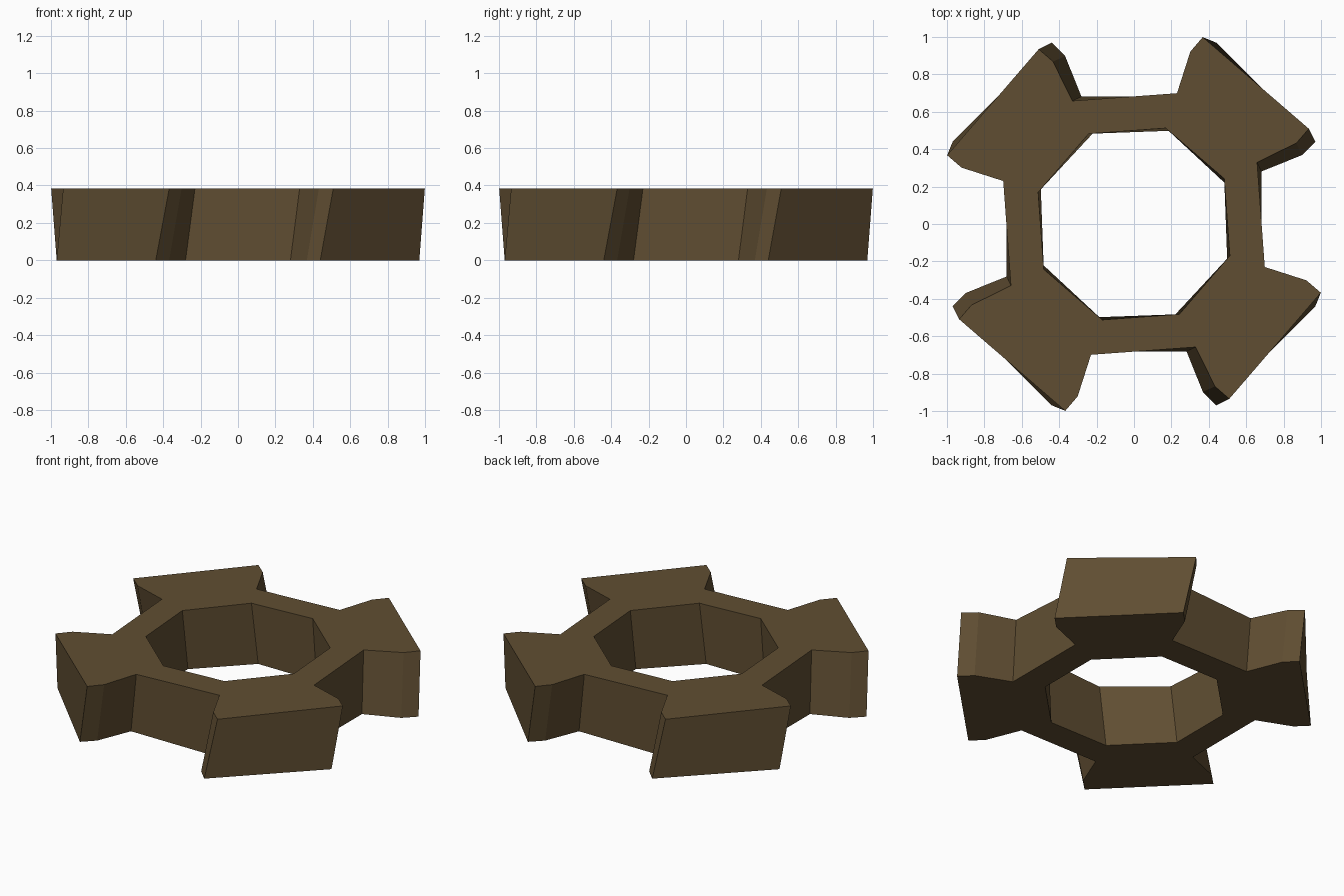
import bpy, bmesh, math

if "Cube" in bpy.data.objects:
    bpy.data.objects.remove(bpy.data.objects["Cube"])

HEIGHT = 0.385
TWIST = 4.2          # degrees the top is turned relative to the bottom
INNER_R = 0.54
# half of one tooth: radius and angle away from the tooth centre line
TOOTH = [(0.736, -22.6), (0.97, -22.7), (1.0645, -20.6),
         (1.0645, 20.6), (0.97, 22.7), (0.736, 22.6)]

bronze = bpy.data.materials.new("dark bronze")
bronze.diffuse_color = (0.117, 0.076, 0.032, 1)
bronze.use_nodes = True
bronze.node_tree.nodes["Principled BSDF"].inputs["Base Color"].default_value = bronze.diffuse_color

bm = bmesh.new()


def point(r, deg, z):
    a = math.radians(deg)
    return bm.verts.new((r * math.cos(a), r * math.sin(a), z))


def layer(z, turn):
    """Outer toothed outline and inner octagon at one height."""
    outer, inner = [], []
    for k in range(4):
        centre = 45 + 90 * k + turn
        outer.append([point(r, centre + d, z) for r, d in TOOTH])
        inner.append([point(INNER_R, centre + d, z) for d in (-22.5, 22.5)])
    return outer, inner


layers = [layer(0, 0), layer(HEIGHT, TWIST)]

# flat caps: one face per tooth, one per link between teeth
for outer, inner in layers:
    for k in range(4):
        n = (k + 1) % 4
        bm.faces.new(outer[k] + inner[k][::-1])
        bm.faces.new([outer[k][-1], outer[n][0], inner[n][0], inner[k][1]])

# twisted outer and inner walls
for part in (0, 1):
    low = sum(layers[0][part], [])
    high = sum(layers[1][part], [])
    for i in range(len(low)):
        j = (i + 1) % len(low)
        bm.faces.new([low[i], low[j], high[j], high[i]])

bmesh.ops.recalc_face_normals(bm, faces=bm.faces[:])
mesh = bpy.data.meshes.new("toothed_ring")
bm.to_mesh(mesh)
bm.free()
mesh.materials.append(bronze)
ring = bpy.data.objects.new("toothed_ring", mesh)
bpy.context.collection.objects.link(ring)
